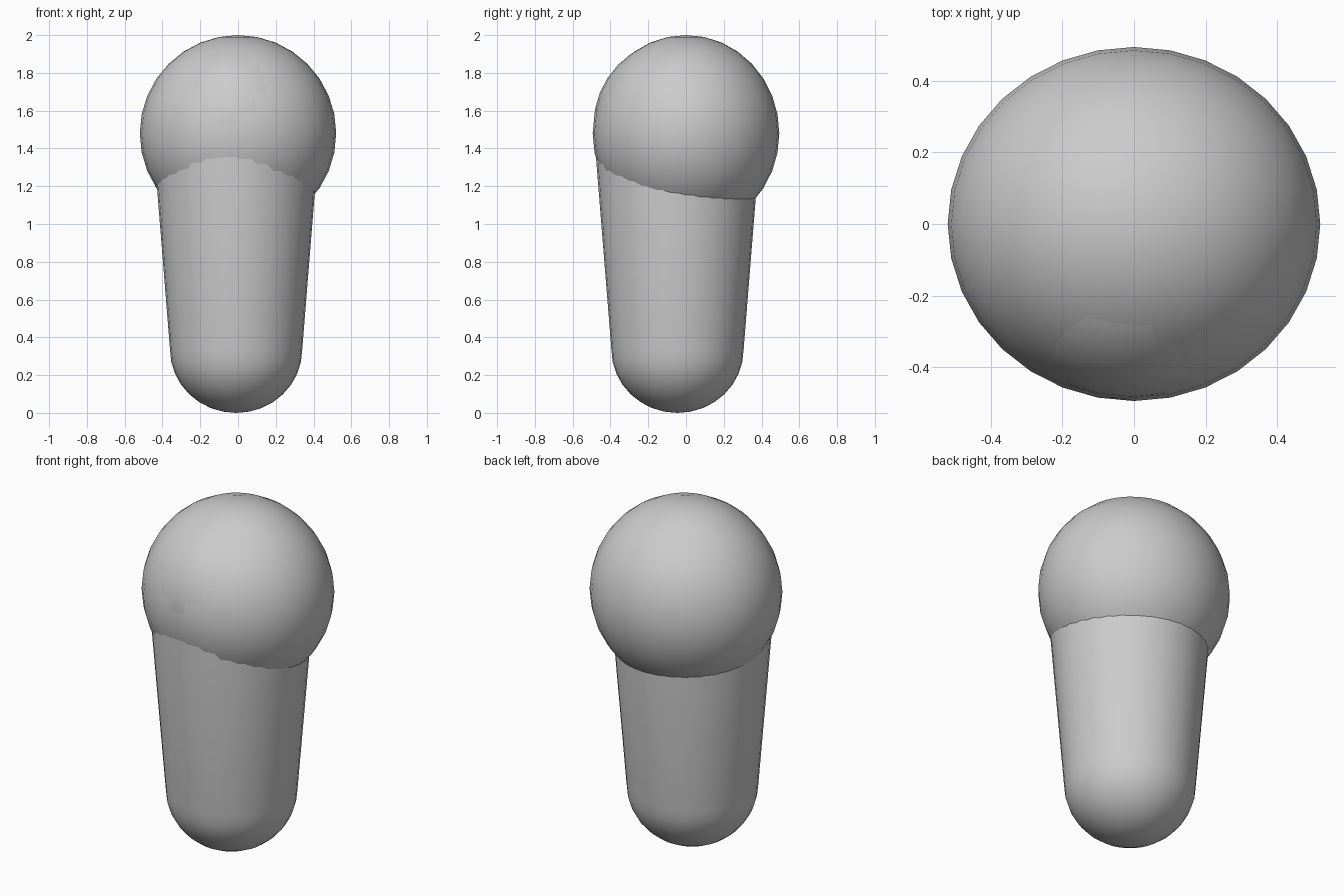
import bpy, math

if "Cube" in bpy.data.objects:
    bpy.data.objects.remove(bpy.data.objects["Cube"])

SEG = 32


def body_profile():
    """Radius/height pairs of a tapered capsule, bottom to top."""
    n = 8
    pts = []
    for i in range(1, n + 1):
        a = math.pi / 2 * i / n
        pts.append((0.35 * math.sin(a), 0.335 - 0.335 * math.cos(a)))
    for i in range(n):
        a = math.pi / 2 * i / n
        pts.append((0.445 * math.cos(a), 1.52 + 0.457 * math.sin(a)))
    return pts


def lathe(name, profile, z_low, z_high, location):
    """Spin a profile around z and close it with a pole at each end."""
    verts, faces = [], []
    for r, z in profile:
        for s in range(SEG):
            a = 2 * math.pi * s / SEG
            verts.append((r * math.cos(a), r * math.sin(a), z))
    low = len(verts)
    verts += [(0, 0, z_low), (0, 0, z_high)]
    last = (len(profile) - 1) * SEG
    for s in range(SEG):
        t = (s + 1) % SEG
        for k in range(0, last, SEG):
            faces.append((k + s, k + t, k + SEG + t, k + SEG + s))
        faces.append((low, t, s))
        faces.append((low + 1, last + s, last + t))
    mesh = bpy.data.meshes.new(name)
    mesh.from_pydata(verts, [], faces)
    mesh.shade_smooth()
    obj = bpy.data.objects.new(name, mesh)
    obj.location = location
    bpy.context.collection.objects.link(obj)
    return obj


# Tapered capsule body, set slightly forward so its top just breaks the head
lathe("body", body_profile(), 0, 1.977, (-0.01, -0.045, 0))

# Rounded head, a little flatter front to back
bpy.ops.mesh.primitive_uv_sphere_add(segments=SEG, ring_count=16, radius=1,
                                     location=(0, 0, 1.48))
head = bpy.context.object
head.name = "head"
head.scale = (0.52, 0.494, 0.52)
bpy.ops.object.transform_apply(location=False, rotation=False, scale=True)
bpy.ops.object.shade_smooth()
